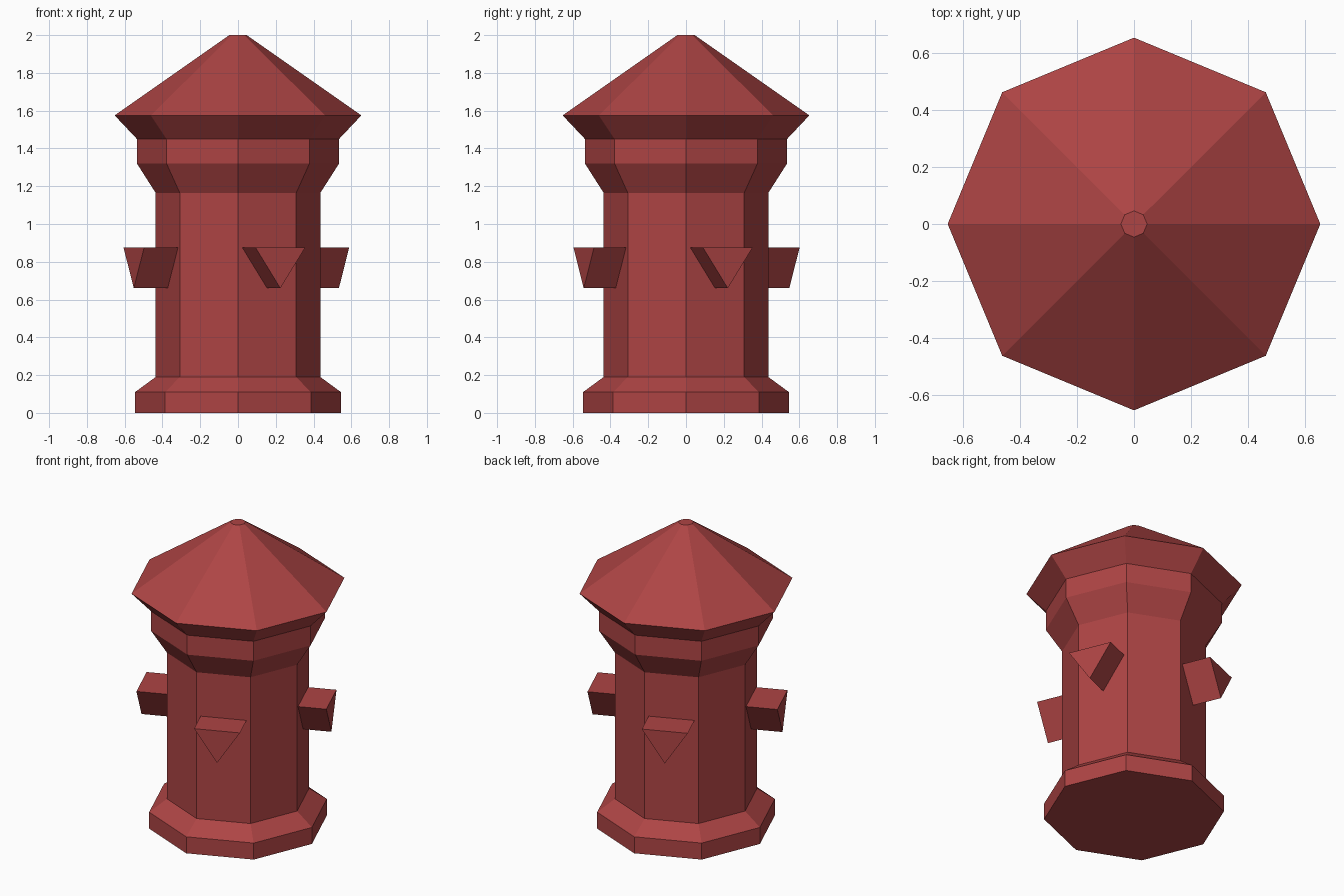
import bpy, bmesh, math
from mathutils import Matrix

if "Cube" in bpy.data.objects:
    bpy.data.objects.remove(bpy.data.objects["Cube"])

SIDES = 8

red = bpy.data.materials.new("brick_red")
red.diffuse_color = (0.42, 0.058, 0.058, 1)
red.use_nodes = True
red.node_tree.nodes["Principled BSDF"].inputs["Base Color"].default_value = red.diffuse_color


def add_object(name, bm):
    bmesh.ops.recalc_face_normals(bm, faces=bm.faces)
    mesh = bpy.data.meshes.new(name)
    bm.to_mesh(mesh)
    bm.free()
    mesh.materials.append(red)
    obj = bpy.data.objects.new(name, mesh)
    bpy.context.collection.objects.link(obj)
    return obj


def lathe(name, profile, cap_bottom=False, cap_top=False):
    """Octagonal shell through (radius, height) rings, corners on the axes."""
    bm = bmesh.new()
    rings = [[bm.verts.new((r * math.cos(math.tau * i / SIDES),
                            r * math.sin(math.tau * i / SIDES), z))
              for i in range(SIDES)] for r, z in profile]
    for low, high in zip(rings, rings[1:]):
        for i in range(SIDES):
            j = (i + 1) % SIDES
            bm.faces.new((low[i], low[j], high[j], high[i]))
    if cap_bottom:
        bm.faces.new(rings[0][::-1])
    if cap_top:
        bm.faces.new(rings[-1])
    return add_object(name, bm)


# Main post: plinth, shaft, flared collar, eaves and roof in one closed shell
lathe("post_with_roof",
      [(0.545, 0), (0.545, 0.11), (0.436, 0.19), (0.436, 1.165),
       (0.535, 1.32), (0.535, 1.45), (0.653, 1.575), (0.046, 2.0)],
      cap_bottom=True, cap_top=True)


def bracket(name, angle, reach):
    """Triangular prism, point down, standing out of one shaft face."""
    bm = bmesh.new()
    ends = [[bm.verts.new((d, y, z))
             for y, z in ((-0.142, 0.875), (0.142, 0.875), (0, 0.66))]
            for d in (0.395, reach)]
    for end in ends:
        bm.faces.new(end)
    for i in range(3):
        j = (i + 1) % 3
        bm.faces.new((ends[0][i], ends[0][j], ends[1][j], ends[1][i]))
    bm.transform(Matrix.Rotation(math.radians(angle), 4, 'Z'))
    return add_object(name, bm)


# Brackets on every second face of the shaft
for side, angle, reach in (("right", 22.5, 0.578), ("back", 112.5, 0.592),
                           ("left", 202.5, 0.597), ("front", 292.5, 0.586)):
    bracket(side + "_bracket", angle, reach)
